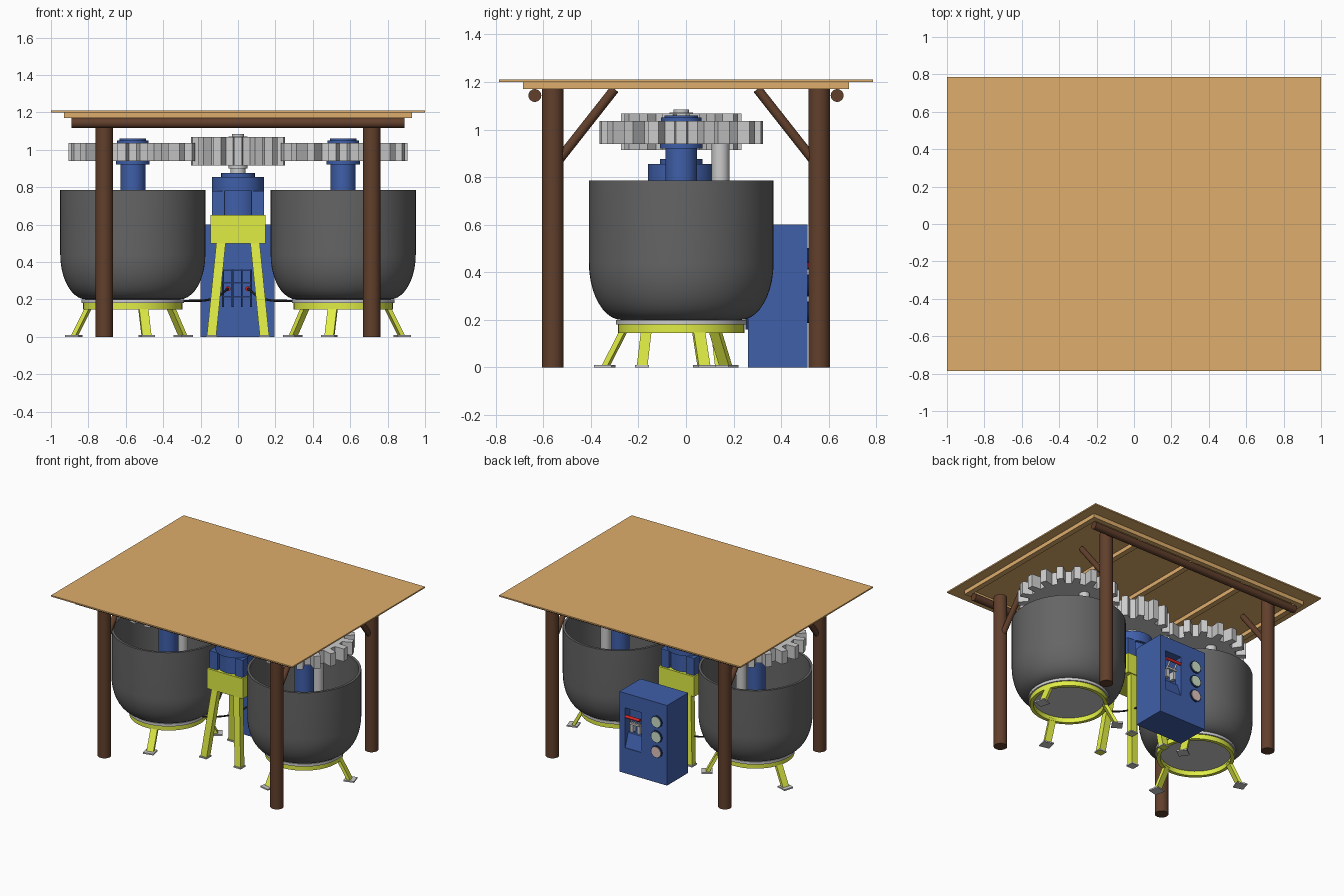
import bpy, bmesh
from math import sin, cos, pi, radians
from mathutils import Vector, Matrix

if "Cube" in bpy.data.objects:
    bpy.data.objects.remove(bpy.data.objects["Cube"])

def mat(name, r, g, b):
    m = bpy.data.materials.new(name)
    m.diffuse_color = (r, g, b, 1)
    m.use_nodes = True
    m.node_tree.nodes["Principled BSDF"].inputs["Base Color"].default_value = m.diffuse_color
    return m

ROOF = mat("roof_wood", .73, .42, .15)
WOOD = mat("dark_wood", .12, .05, .025)
BLUE = mat("blue_paint", .05, .115, .40)
NAVY = mat("dark_blue", .015, .035, .12)
YELLOW = mat("yellow_paint", .75, .85, .06)
IRON = mat("cast_iron", .13, .13, .13)
BLACK = mat("black_rubber", .015, .015, .015)
RED = mat("red_plastic", .7, .02, .02)
GREEN = mat("pale_green", .6, .75, .58)
PINK = mat("pale_pink", .75, .55, .52)
CY = -.02  # shared centre line of the machinery

def finish(name, bm, m=None, smooth=False):
    bmesh.ops.recalc_face_normals(bm, faces=bm.faces)
    me = bpy.data.meshes.new(name)
    bm.to_mesh(me)
    bm.free()
    ob = bpy.data.objects.new(name, me)
    bpy.context.collection.objects.link(ob)
    if m:
        me.materials.append(m)
    if smooth:
        bpy.ops.object.select_all(action='DESELECT')
        ob.select_set(True)
        bpy.context.view_layer.objects.active = ob
        bpy.ops.object.shade_smooth_by_angle(angle=radians(35))
    return ob

def box(name, x0, x1, y0, y1, z0, z1, m=None):
    bm = bmesh.new()
    bmesh.ops.create_cube(bm, size=1)
    for v in bm.verts:
        v.co = ((x0 + x1) / 2 + v.co.x * (x1 - x0), (y0 + y1) / 2 + v.co.y * (y1 - y0),
                (z0 + z1) / 2 + v.co.z * (z1 - z0))
    return finish(name, bm, m)

def rod(name, p, q, r, m=None, seg=24):
    p, q = Vector(p), Vector(q)
    bm = bmesh.new()
    M = Matrix.Translation((p + q) / 2) @ (q - p).to_track_quat('Z', 'Y').to_matrix().to_4x4()
    bmesh.ops.create_cone(bm, cap_ends=True, segments=seg, radius1=r, radius2=r,
                          depth=(q - p).length, matrix=M)
    return finish(name, bm, m, True)

def lathe(name, pts, x, m=None, seg=48, y=CY, closed=False):
    """Spin an (r, z) profile round a vertical axis."""
    bm = bmesh.new()
    rings = []
    for r, z in pts:
        if r == 0:
            rings.append([bm.verts.new((x, y, z))] * seg)
        else:
            rings.append([bm.verts.new((x + r * cos(2 * pi * i / seg), y + r * sin(2 * pi * i / seg), z))
                          for i in range(seg)])
    pairs = list(zip(rings, rings[1:])) + ([(rings[-1], rings[0])] if closed else [])
    for a, b in pairs:
        for i in range(seg):
            j = (i + 1) % seg
            bm.faces.new(dict.fromkeys((a[i], a[j], b[j], b[i])))if a[0] is not a[1] and b[0] is not b[1] \
                else bm.faces.new(list(dict.fromkeys((a[i], a[j], b[j], b[i]))))
    return finish(name, bm, m, True)

def sloped_leg(name, top, foot, side, w, t, m):
    """Straight bar with horizontal ends; side is its width direction."""
    side = Vector(side).normalized()
    out = side.cross(Vector((0, 0, 1)))
    bm = bmesh.new()
    ends = [[bm.verts.new(Vector(c) + side * a * w / 2 + out * b * t / 2)
             for a, b in ((-1, -1), (1, -1), (1, 1), (-1, 1))] for c in (top, foot)]
    bm.faces.new(ends[0])
    bm.faces.new(ends[1])
    for i in range(4):
        bm.faces.new((ends[0][i], ends[0][i - 1], ends[1][i - 1], ends[1][i]))
    return finish(name, bm, m)

def foot_plate(name, x, y, ang, s=.075):
    ob = box(name, -s / 2, s / 2, -s / 2, s / 2, 0, .01)
    ob.location = (x, y, 0)
    ob.rotation_euler.z = ang

def gear(name, x, n, r_out, r_root, z0, z1, phase):
    p = 2 * pi / n
    bm = bmesh.new()
    vs = []
    for i in range(n):
        for r, f in ((r_root, -.29), (r_out, -.19), (r_out, .19), (r_root, .29)):
            a = (i + f) * p + phase
            vs.append(bm.verts.new((x + r * cos(a), CY + r * sin(a), z0)))
    face = bm.faces.new(vs)
    top = bmesh.ops.extrude_face_region(bm, geom=[face])["geom"]
    bmesh.ops.translate(bm, vec=(0, 0, z1 - z0), verts=[v for v in top if isinstance(v, bmesh.types.BMVert)])
    return finish(name, bm)

# Roof, battens and timber frame
box("roof_sheet", -1, 1, -.785, .785, 1.2, 1.21, ROOF)
for i in range(5):
    x = -.91 + i * .455
    box(f"roof_batten_{i}", x - .02, x + .02, -.65, .65, 1.17, 1.2, ROOF)
for s in (-1, 1):
    box("roof_edge_batten", -.93, .93, s * .667 - .018, s * .667 + .018, 1.17, 1.2, ROOF)
    rod("roof_beam", (-.89, s * .635, 1.143), (.89, s * .635, 1.143), .027, WOOD)
    for t in (-1, 1):
        rod("roof_post", (t * .715, s * .56, 0), (t * .715, s * .56, 1.17), .046, WOOD, 32)
        rod("roof_brace", (t * .715, s * .54, .865), (t * .715, s * .30, 1.17), .02, WOOD)

# Two mixing bowls with gear, shaft, stirrer and stand
curve = [(.25 + .138 * sin(a), .44 - .24 * cos(a)) for a in [k * pi / 20 for k in range(11)]]
inner = [(r - .018 if r > .26 else r - .01, z + .018) for r, z in reversed(curve)]
for s, side in ((-1, "left"), (1, "right")):
    x = s * .5625
    lathe(side + "_bowl", [(0, .2)] + curve + [(.388, .785), (.37, .785)] + inner + [(0, .218)], x, IRON, 64)
    lathe(side + "_turntable", [(0, .18), (.275, .18), (.275, .2), (0, .2)], x)
    lathe(side + "_stand_ring", [(.24, .145), (.265, .145), (.265, .18), (.24, .18)], x, YELLOW, closed=True)
    for deg in (163, 283, 35):
        a = radians(deg)
        c, d = -s * cos(a), sin(a)
        sloped_leg(side + "_stand_leg", (x + c * .245, CY + d * .245, .16), (x + c * .325, CY + d * .325, .008),
                   (-d, c, 0), .05, .025, YELLOW)
        foot_plate(side + "_stand_foot", x + c * .33, CY + d * .33, a * -s)
    gear(side + "_gear", x, 18, .345, .275, .94, 1.035, 0)
    lathe(side + "_gear_shaft", [(0, .22), (.067, .22), (.067, .92), (.09, .92), (.09, .945), (.085, .945),
          (.085, 1.05), (.07, 1.05), (.07, 1.06), (0, 1.06)], x, BLUE)
    rod(side + "_stirrer_bar", (x, CY + .165, .24), (x, CY + .165, .95), .037)

# Drive motor on its stand
box("motor_stand_box", -.148, .148, CY - .135, CY + .135, .5, .65, YELLOW)
for s in (-1, 1):
    for t in (-1, 1):
        sloped_leg("motor_stand_leg", (s * .09, CY + t * .105, .51), (s * .142, CY + t * .165, 0),
                   (1, 0, 0), .05, .045, YELLOW)
        box("motor_corner_rib", s * .105 - .033, s * .105 + .033, CY + t * .09 - .03, CY + t * .09 + .03,
            .65, .78, BLUE)
        foot_plate("motor_stand_foot", s * .142, CY + t * .165, 0, .06)
lathe("motor_body", [(0, .64), (.12, .64), (.12, .78), (.14, .78), (.14, .855), (.09, .855), (.09, .877),
      (0, .877)], 0, BLUE)
gear("drive_gear", 0, 14, .255, .205, .915, 1.067, pi / 14)
lathe("drive_shaft", [(0, .87), (.04, .87), (.04, .9), (.05, .9), (.05, 1.072), (.033, 1.072), (.033, 1.085),
      (0, 1.085)], 0, None, 32)

# Control cabinet with a recessed switch bay on the back
cab = box("control_cabinet", -.2, .195, .26, .51, 0, .6, BLUE)
cut = box("switch_bay_cutter", .01, .15, .45, .6, .19, .49)
cut.hide_render = True
cut.hide_viewport = True
mod = cab.modifiers.new("switch_bay", 'BOOLEAN')
mod.object = cut
mod.solver = 'EXACT'
sloped_leg("switch_bay_chute", (.08, .455, .29), (.08, .49, .19), (1, 0, 0), .14, .03, BLUE)
for x in (.05, .11):
    rod("lever_arm", (x, .45, .34), (x, .515, .43), .007, None, 12)
    box("lever_socket", x - .012, x + .012, .45, .49, .31, .37)
rod("lever_grip", (.02, .515, .43), (.14, .515, .43), .011, RED, 16)
box("lever_crossbar", .04, .12, .485, .5, .37, .385)
for z, m in ((.457, GREEN), (.345, GREEN), (.232, PINK)):
    rod("dial_rim", (-.115, .50, z), (-.115, .517, z), .046, NAVY, 32)
    rod("dial_face", (-.115, .51, z), (-.115, .521, z), .038, m, 32)

# Vent bars, plugs and cables on the front of the cabinet
for x in (-.08, -.03, .02, .07):
    box("vent_bar", x - .005, x + .005, .25, .262, .16, .36, NAVY)
for z in (.215, .29, .355):
    box("vent_rail", -.085, .075, .252, .262, z - .004, z + .004, NAVY)
for s in (-1, 1):
    rod("cable_plug", (s * .053, .225, .257), (s * .053, .262, .257), .013, RED, 16)
    cu = bpy.data.curves.new("power_cable", 'CURVE')
    cu.dimensions = '3D'
    cu.bevel_depth = .006
    cu.bevel_resolution = 2
    sp = cu.splines.new('BEZIER')
    path = [(s * .053, .225, .257), (s * .13, .12, .205), (s * .31, CY, .19)]
    sp.bezier_points.add(len(path) - 1)
    for bp, co in zip(sp.bezier_points, path):
        bp.co = co
        bp.handle_left_type = bp.handle_right_type = 'AUTO'
    ob = bpy.data.objects.new("power_cable", cu)
    cu.materials.append(BLACK)
    bpy.context.collection.objects.link(ob)
